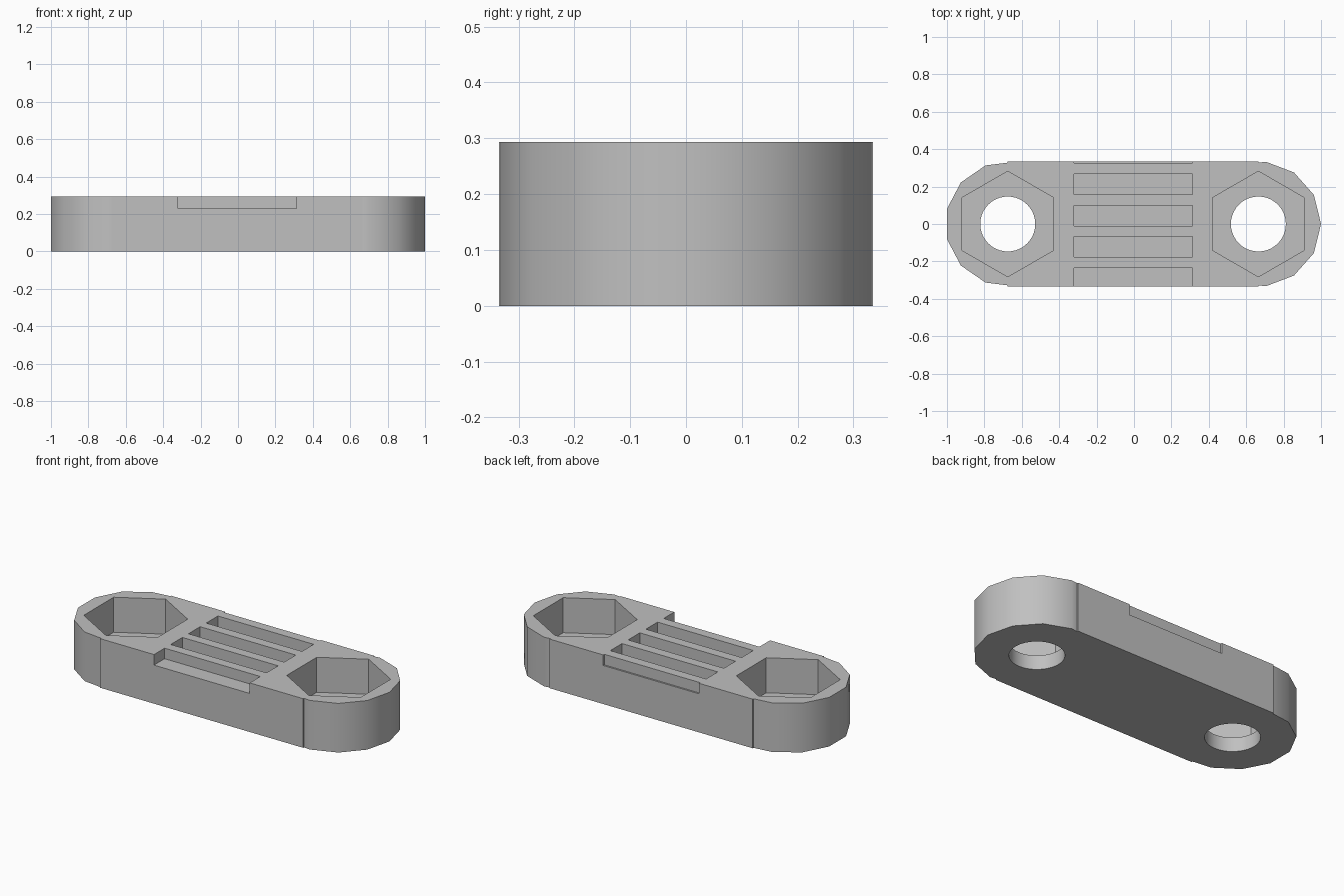
import bpy, bmesh
from math import cos, sin, pi

old = bpy.data.objects.get("Cube")
if old:
    bpy.data.objects.remove(old, do_unlink=True)

grey = bpy.data.materials.new("plain grey")
grey.use_nodes = True
grey.diffuse_color = (0.53, 0.53, 0.53, 1)
grey.node_tree.nodes["Principled BSDF"].inputs["Base Color"].default_value = grey.diffuse_color

R, H = 0.335, 0.293
ENDS = (-0.675, 0.665)
POCKET_FLOOR, GROOVE_FLOOR = 0.084, 0.23


def prism(name, points, z0, z1):
    """Extrude a counter-clockwise outline from z0 to z1."""
    bm = bmesh.new()
    base = bm.faces.new([bm.verts.new((x, y, z0)) for x, y in points])
    top = bmesh.ops.extrude_face_region(bm, geom=[base])["geom"]
    bmesh.ops.translate(bm, vec=(0, 0, z1 - z0),
                        verts=[v for v in top if isinstance(v, bmesh.types.BMVert)])
    bmesh.ops.recalc_face_normals(bm, faces=bm.faces)
    mesh = bpy.data.meshes.new(name)
    bm.to_mesh(mesh)
    bm.free()
    mesh.materials.append(grey)
    ob = bpy.data.objects.new(name, mesh)
    bpy.context.collection.objects.link(ob)
    return ob


def ring(cx, r, n, turn=0.0):
    return [(cx + r * cos(turn + 2 * pi * i / n), r * sin(turn + 2 * pi * i / n))
            for i in range(n)]


def rectangle(x0, x1, y0, y1):
    return [(x0, y0), (x1, y0), (x1, y1), (x0, y1)]


def cut(body, cutter):
    cutter.hide_render = True
    mod = body.modifiers.new("cut", "BOOLEAN")
    mod.operation, mod.solver, mod.object = "DIFFERENCE", "EXACT", cutter
    bpy.context.view_layer.objects.active = body
    bpy.ops.object.modifier_apply(modifier=mod.name)
    bpy.data.objects.remove(cutter, do_unlink=True)


# Link body: thirteen-sided rounded ends joined by a straight bar with tiny shoulders
left, right = ENDS
shoulder = 0.328
right_arc = sorted((p for p in ring(right, R, 13) if p[0] > right), key=lambda p: p[1])
left_arc = sorted((p for p in ring(left, R, 13) if p[0] < left), key=lambda p: -p[1])
outline = ([(right, -R), (right, -shoulder)] + right_arc + [(right, shoulder), (right, R)]
           + [(left, R), (left, shoulder)] + left_arc + [(left, -shoulder), (left, -R)])
body = prism("link_body", outline, 0, H)

# Hexagonal pockets above round through holes
for cx in ENDS:
    cut(body, prism("hex_pocket", ring(cx, 0.282, 6, pi / 2), POCKET_FLOOR, H + 0.1))
    cut(body, prism("bolt_hole", ring(cx, 0.147, 40), -0.1, POCKET_FLOOR + 0.05))

# Grip grooves, the outer two open to the sides
for i in range(5):
    y0 = -0.345 + 0.1675 * i
    cut(body, prism("grip_groove", rectangle(-0.32, 0.312, y0, y0 + 0.11), GROOVE_FLOOR, H + 0.1))

# Smooth the curved walls, keep corners crisp
bpy.ops.object.select_all(action="DESELECT")
body.select_set(True)
bpy.context.view_layer.objects.active = body
bpy.ops.object.shade_smooth_by_angle(angle=pi / 6)
